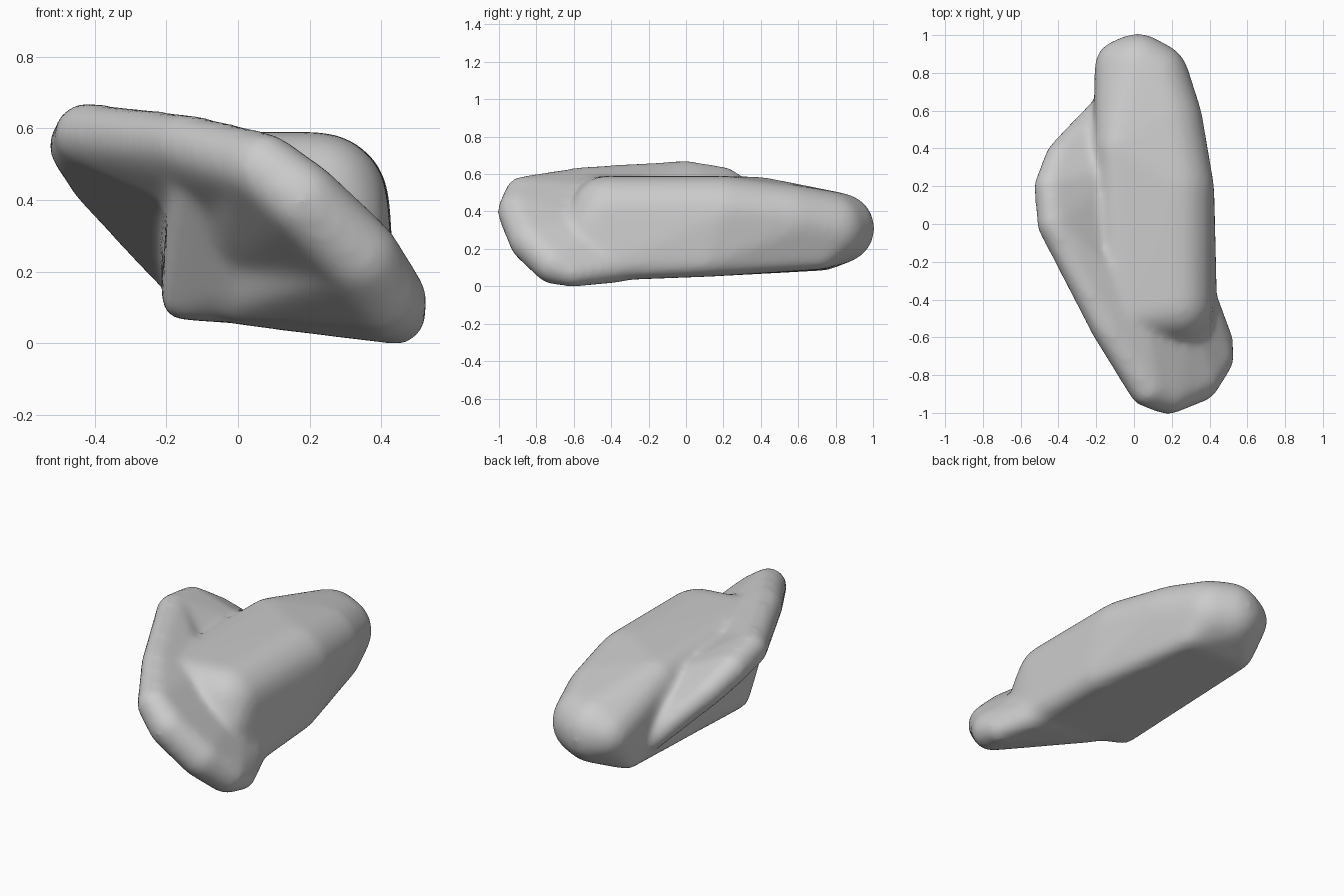
import bpy, bmesh

cube = bpy.data.objects.get("Cube")
if cube:
    bpy.data.objects.remove(cube, do_unlink=True)

clay = bpy.data.materials.new("plain_grey")
clay.use_nodes = True
clay.diffuse_color = (0.6, 0.6, 0.6, 1)
clay.node_tree.nodes["Principled BSDF"].inputs["Base Color"].default_value = (0.6, 0.6, 0.6, 1)

SWELL = 0.01  # allowance for the softening that follows


def add_hull(target, balls):
    """Add a convex skin around balls given as (x, y, z, radius)."""
    bm = bmesh.new()
    for x, y, z, r in balls:
        made = bmesh.ops.create_icosphere(bm, subdivisions=3, radius=r + SWELL)["verts"]
        bmesh.ops.translate(bm, verts=made, vec=(x, y, z))
    bmesh.ops.delete(bm, geom=bm.edges[:], context='EDGES_FACES')
    hull = bmesh.ops.convex_hull(bm, input=bm.verts[:])
    inner = {g for g in hull["geom_interior"] + hull["geom_unused"]
             if isinstance(g, bmesh.types.BMVert)}
    bmesh.ops.delete(bm, geom=list(inner), context='VERTS')
    bmesh.ops.recalc_face_normals(bm, faces=bm.faces[:])
    part = bpy.data.meshes.new("hull_part")
    bm.to_mesh(part)
    bm.free()
    target.from_mesh(part)
    bpy.data.meshes.remove(part)


# Rim of the flange, from its low back end over the high side to the low front foot
rim_tail = (-.19, .6, .21, .05)
rim_rise = (-.28, .5, .325, .055)
rim_curl = (-.39, .36, .455, .07)
rim_back = (-.44, .2, .55, .08)
rim_high = (-.425, 0, .583, .08)
rim_side = (-.14, -.55, .55, .08)
rim_front = (.07, -.87, .49, .09)
rim_nose = (.18, -.9, .4, .1)
rim_turn = (.34, -.83, .24, .105)
rim_low = (.42, -.71, .12, .1)
rim_foot = (.45, -.61, .07, .065)
# Roots where the flange enters the body
root_top = (0, -.47, .43, .12)
root_mid = (.22, -.48, .25, .13)
root_low = (.34, -.36, .11, .08)
root_under = (0, -.4, .25, .06)
root_base = (0, -.34, .12, .06)

merged = bmesh.new()
# Long rounded body
add_hull(merged, [
    (-.16, -.27, .12, .045), (-.14, .75, .14, .045),
    (.35, -.42, .12, .08), (.33, .1, .14, .08), (.2, .72, .16, .06),
    (-.06, -.48, .46, .12), (-.08, .4, .455, .12), (-.06, .83, .31, .14),
    (.22, -.42, .39, .19), (.25, -.49, .3, .16), (.22, .2, .385, .195),
    (.17, .55, .35, .185), (.1, .77, .31, .185), (.02, .82, .31, .18)])
# Side wing, a sloping sheet that hangs over the body wall
add_hull(merged, [rim_tail, rim_rise, rim_curl, rim_back, rim_high,
                  (-.08, -.35, .43, .08), (-.08, .3, .38, .07), (-.08, .6, .21, .05)])
# Overhanging front flange
add_hull(merged, [rim_high, rim_side, rim_front, root_top, (-.12, -.2, .39, .06)])
add_hull(merged, [rim_front, rim_nose, root_top, root_mid, root_under])
add_hull(merged, [rim_nose, rim_turn, root_mid, root_under])
add_hull(merged, [rim_turn, rim_low, root_under, root_base])
add_hull(merged, [rim_turn, rim_low, rim_foot, root_mid, root_low, root_base])

mesh = bpy.data.meshes.new("rounded_form")
merged.to_mesh(mesh)
merged.free()
mesh.materials.append(clay)
form = bpy.data.objects.new("rounded_form", mesh)
bpy.context.collection.objects.link(form)

# Blend the parts into one soft skin
remesh = form.modifiers.new("blend", 'REMESH')
remesh.mode = 'VOXEL'
remesh.voxel_size = 0.018
remesh.use_smooth_shade = True
soften = form.modifiers.new("soften", 'SMOOTH')
soften.factor = 0.5
soften.iterations = 20
